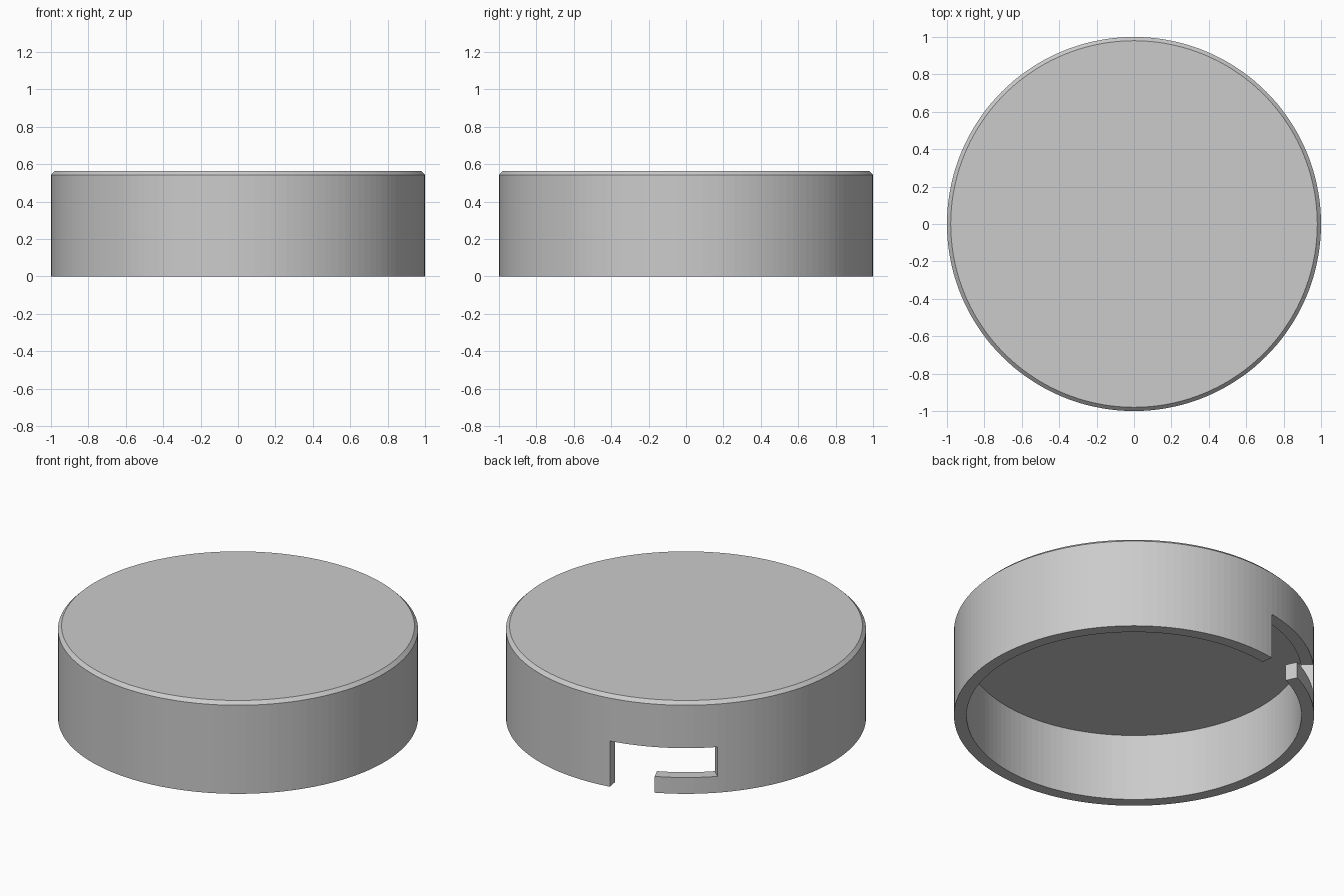
import bpy
import bmesh
from math import cos, sin, radians

cube = bpy.data.objects.get("Cube")
if cube:
    bpy.data.objects.remove(cube, do_unlink=True)

SEGMENTS = 144
RADIUS, BORE = 1.0, 0.93
HEIGHT, CEILING, CHAMFER = 0.563, 0.41, 0.02
SLOT_START, ENTRY_END, SLOT_END = 100, 115, 135
TAB_TOP, SLOT_TOP = 0.1, 0.28

grey = bpy.data.materials.new("plain grey")
grey.use_nodes = True
grey.diffuse_color = (0.6, 0.6, 0.6, 1)
grey.node_tree.nodes["Principled BSDF"].inputs["Base Color"].default_value = (0.6, 0.6, 0.6, 1)


def make_object(name, bm):
    bmesh.ops.recalc_face_normals(bm, faces=bm.faces)
    mesh = bpy.data.meshes.new(name)
    bm.to_mesh(mesh)
    bm.free()
    mesh.materials.append(grey)
    obj = bpy.data.objects.new(name, mesh)
    bpy.context.collection.objects.link(obj)
    return obj


def revolve(name, profile):
    """Turn an open profile of (radius, height) into a closed round solid."""
    bm = bmesh.new()
    rings = []
    for r, z in profile:
        angles = [radians(360 * i / SEGMENTS) for i in range(SEGMENTS)]
        rings.append([bm.verts.new((r * cos(a), r * sin(a), z)) for a in angles])
    for low, high in zip(rings, rings[1:]):
        for i in range(SEGMENTS):
            j = (i + 1) % SEGMENTS
            bm.faces.new((low[i], low[j], high[j], high[i]))
    bm.faces.new(rings[0])
    bm.faces.new(rings[-1])
    return make_object(name, bm)


def sector_block(name, start, end, bottom, top):
    """Solid arc segment that reaches through the wall."""
    bm = bmesh.new()
    count = round((end - start) * SEGMENTS / 360)
    sections = []
    for i in range(count + 1):
        a = radians(start + (end - start) * i / count)
        corners = ((0.8, bottom), (1.2, bottom), (1.2, top), (0.8, top))
        sections.append([bm.verts.new((r * cos(a), r * sin(a), z)) for r, z in corners])
    for s, t in zip(sections, sections[1:]):
        for k in range(4):
            m = (k + 1) % 4
            bm.faces.new((s[k], s[m], t[m], t[k]))
    bm.faces.new(sections[0])
    bm.faces.new(sections[-1])
    return make_object(name, bm)


# Hollow round cap with a chamfered top edge
cap = revolve("round_cap", [
    (BORE, CEILING), (BORE, 0), (RADIUS, 0),
    (RADIUS, HEIGHT - CHAMFER), (RADIUS - CHAMFER, HEIGHT)])

# L-shaped locking slot: open entry, then a run above the retaining tab
cutters = [
    sector_block("slot_entry_cutter", SLOT_START, ENTRY_END, -0.1, SLOT_TOP),
    sector_block("slot_run_cutter", SLOT_START, SLOT_END, TAB_TOP, SLOT_TOP)]

bpy.context.view_layer.objects.active = cap
for cutter in cutters:
    cutter.hide_render = True
    cut = cap.modifiers.new(cutter.name, "BOOLEAN")
    cut.operation = "DIFFERENCE"
    cut.solver = "EXACT"
    cut.object = cutter
    bpy.ops.object.modifier_apply(modifier=cut.name)
    bpy.data.objects.remove(cutter, do_unlink=True)
